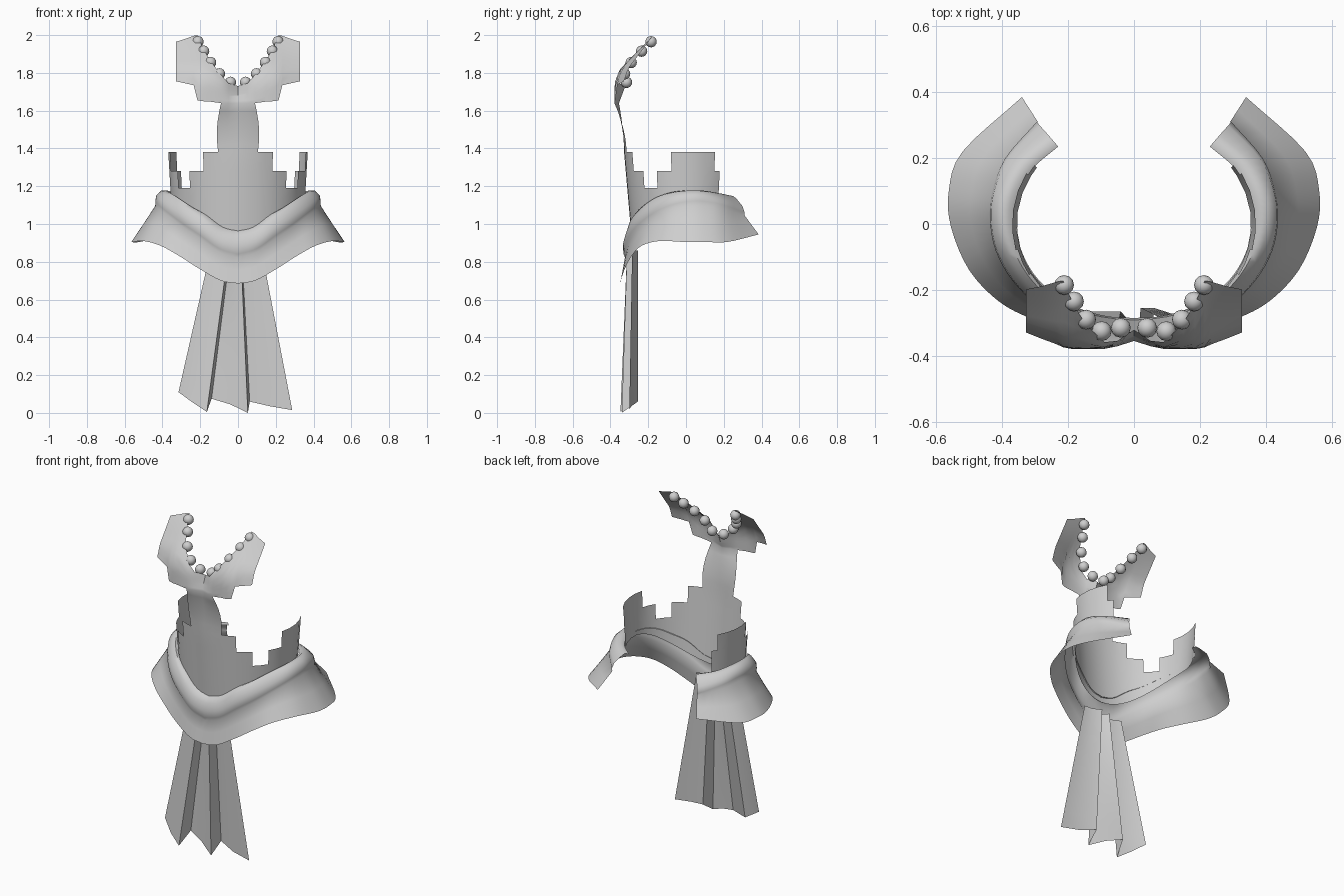
import bpy, bmesh, math
from mathutils import Vector

if "Cube" in bpy.data.objects:
    bpy.data.objects.remove(bpy.data.objects["Cube"])

mat = bpy.data.materials.new("light_grey")
mat.diffuse_color = (0.62, 0.62, 0.62, 1)
mat.use_nodes = True
mat.node_tree.nodes["Principled BSDF"].inputs["Base Color"].default_value = mat.diffuse_color


def lerp_table(tab, v):
    """Piecewise linear lookup in (key, value) pairs."""
    if v <= tab[0][0]:
        return tab[0][1]
    for (a, p), (b, q) in zip(tab, tab[1:]):
        if v <= b:
            return p + (q - p) * (v - a) / (b - a)
    return tab[-1][1]


def spline(pts, sub):
    """Catmull-Rom curve through points."""
    p = [Vector(q) for q in pts]
    p = [2 * p[0] - p[1]] + p + [2 * p[-1] - p[-2]]
    out = []
    for i in range(1, len(p) - 2):
        a, b, c, d = p[i - 1:i + 3]
        for k in range(sub):
            t = k / sub
            out.append(0.5 * (2 * b + (c - a) * t + (2 * a - 5 * b + 4 * c - d) * t * t
                              + (3 * b - a - 3 * c + d) * t ** 3))
    return out + [p[-2]]


def mirrored(half):
    """Half curve starting on the centre line -> full curve, left to right."""
    return [Vector((-p[0], p[1], p[2])) for p in reversed(half[1:])] + [Vector(p) for p in half]


def add_sheet(bm, cols, keep=lambda c, r: True):
    """Quads between neighbouring columns of points listed bottom to top."""
    vs = [[bm.verts.new(p) for p in c] for c in cols]
    for i in range(len(cols) - 1):
        for j in range(len(cols[0]) - 1):
            if keep(i, j):
                bm.faces.new((vs[i][j], vs[i + 1][j], vs[i + 1][j + 1], vs[i][j + 1]))


def finish(name, bm, angle=50):
    bmesh.ops.remove_doubles(bm, verts=bm.verts, dist=1e-4)
    bmesh.ops.delete(bm, geom=[v for v in bm.verts if not v.link_faces], context='VERTS')
    me = bpy.data.meshes.new(name)
    bm.to_mesh(me)
    bm.free()
    ob = bpy.data.objects.new(name, me)
    bpy.context.collection.objects.link(ob)
    me.materials.append(mat)
    bpy.ops.object.select_all(action='DESELECT')
    ob.select_set(True)
    bpy.context.view_layer.objects.active = ob
    bpy.ops.object.shade_smooth_by_angle(angle=math.radians(angle))
    return ob


# Bodice: waist band with stepped top edge
def waist(deg, z):
    t = math.radians(deg)
    a = 0.345 + 0.025 * (z - 0.95) / 0.43
    b = 0.29 + 0.038 * (z - 0.95) / 0.43
    return Vector((a * math.sin(t), -b * math.cos(t), z))


half = [0, 8, 16.5, 23, 30, 37, 45, 53, 61, 68, 76, 86, 97, 108, 118, 124]
degs = [-d for d in reversed(half[1:])] + half
steps = [(30, 5), (45, 4), (61, 3), (76, 4), (118, 5), (125, 4)]


def waist_column(d):
    low = 0.93 + 0.2 * math.sin(math.radians(min(abs(d), 90))) ** 2
    return [waist(d, z) for z in (low, low + (1.19 - low) / 3, low + (1.19 - low) / 1.5,
                                  1.19, 1.28, 1.38)]


def waist_keep(i, j):
    mid = abs(degs[i] + degs[i + 1]) / 2
    return j < next(n for lim, n in steps if mid < lim)


bm = bmesh.new()
add_sheet(bm, [waist_column(d) for d in degs], waist_keep)

# Bodice: collar with V neckline, as (x, bottom, top)
collar = [(0, 1.64, 1.73), (.05, 1.64, 1.745), (.09, 1.64, 1.79), (.15, 1.648, 1.87),
          (.185, 1.65, 1.93), (.215, 1.655, 2.0), (.235, 1.735, 1.996), (.28, 1.745, 1.98),
          (.327, 1.755, 1.965)]
collar_y = [(1.64, -.38), (1.75, -.377), (1.82, -.35), (1.9, -.27), (2.0, -.172)]


def chest(x, z):
    y = lerp_table(collar_y, z)
    y += (0.025 + 0.35 * max(0, z - 1.64)) * math.exp(-(x / 0.05) ** 2)
    y += 0.045 * max(0, abs(x) - 0.2) / 0.125 * min(1, max(0, (2 - z) / 0.2))
    return Vector((x, y, z))


full = [(-x, b, t) for x, b, t in reversed(collar[1:])] + collar
add_sheet(bm, [[chest(x, b + (t - b) * k / 8) for k in range(9)] for x, b, t in full])

# Bodice: narrow centre panel joining waist and collar
cols = []
for d, x in zip((-16.5, -8, 0, 8, 16.5), (-.09, -.05, 0, .05, .09)):
    lo, hi = waist(d, 1.38), chest(x, 1.64)
    col = []
    for k in range(7):
        t = k / 6
        p = lo.lerp(hi, t)
        p.y = lo.y + (hi.y - lo.y) * t ** 1.8
        p.x *= 1 + 0.14 * math.sin(math.pi * t)
        col.append(p)
    cols.append(col)
add_sheet(bm, cols)
finish("bodice", bm)

# Hip sash: rings from hem up over the rolled edge to the waist
hem = [(0, -.347, .685), (.09, -.345, .70), (.2, -.325, .76), (.31, -.288, .83), (.41, -.235, .885),
       (.50, -.14, .91), (.555, -.01, .905), (.562, .1, .905), (.52, .22, .905), (.34, .385, .945)]
ridge = [(0, -.33, .84), (.10, -.325, .87), (.2, -.30, .94), (.29, -.25, 1.0), (.37, -.17, 1.06),
         (.42, -.08, 1.10), (.437, .015, 1.12), (.427, .10, 1.12), (.39, .2, 1.10), (.295, .31, 1.06)]
roll = [(0, -.32, .93), (.09, -.315, .95), (.18, -.293, 1.02), (.265, -.24, 1.08), (.34, -.16, 1.13),
        (.39, -.07, 1.165), (.405, .02, 1.177), (.395, .1, 1.172), (.35, .19, 1.15), (.26, .27, 1.13)]
inner = [(0, -.285, .965), (.08, -.28, .985), (.17, -.255, 1.05), (.245, -.21, 1.09), (.305, -.15, 1.13),
         (.345, -.07, 1.15), (.355, .02, 1.155), (.34, .1, 1.155), (.305, .17, 1.15), (.23, .235, 1.14)]
rings = [mirrored(spline(r, 4)) for r in (hem, ridge, roll, inner)]
cols = []
for h, r, t, n in zip(*rings):
    tuck = r.lerp(h, 0.12)
    tuck.x *= 0.97
    tuck.y *= 0.97
    mid = r.lerp(h, 0.55)
    mid.x *= 0.985
    mid.y *= 0.985
    bulge = r.lerp(t, 0.5)
    bulge.x *= 1.03
    bulge.y *= 1.03
    crown = t.lerp(n, 0.5) + Vector((0, 0, 0.012))
    cols.append([h, mid, tuck, r, bulge, t, crown, n])
bm = bmesh.new()
add_sheet(bm, cols)
finish("hip_sash", bm, 60)

# Hanging pleated cloth below the sash
top = [(-.145, -.285, .86), (-.10, -.305, .86), (-.05, -.312, .86), (-.04, -.265, .86),
       (-.01, -.30, .86), (.015, -.312, .86), (.02, -.255, .86), (.07, -.28, .86), (.125, -.285, .86)]
bottom = [(-.315, -.27, .11), (-.24, -.32, .055), (-.165, -.347, .005), (-.14, -.265, .075),
          (-.04, -.30, .045), (.052, -.34, 0), (.062, -.255, .06), (.17, -.29, .035), (.287, -.30, .015)]
bm = bmesh.new()
add_sheet(bm, [[Vector(b).lerp(Vector(t), k / 8) for k in range(9)] for b, t in zip(bottom, top)])
finish("hanging_cloth", bm, 40)

# Beads along the neckline
bm = bmesh.new()
for x, y, z in ((.212, -.185, 1.965), (.182, -.235, 1.915), (.145, -.29, 1.855),
                (.098, -.325, 1.795), (.04, -.315, 1.75)):
    for s in (-1, 1):
        made = bmesh.ops.create_uvsphere(bm, u_segments=12, v_segments=8, radius=0.03)
        bmesh.ops.translate(bm, verts=made["verts"], vec=(s * x, y, z))
finish("neckline_beads", bm, 60)
